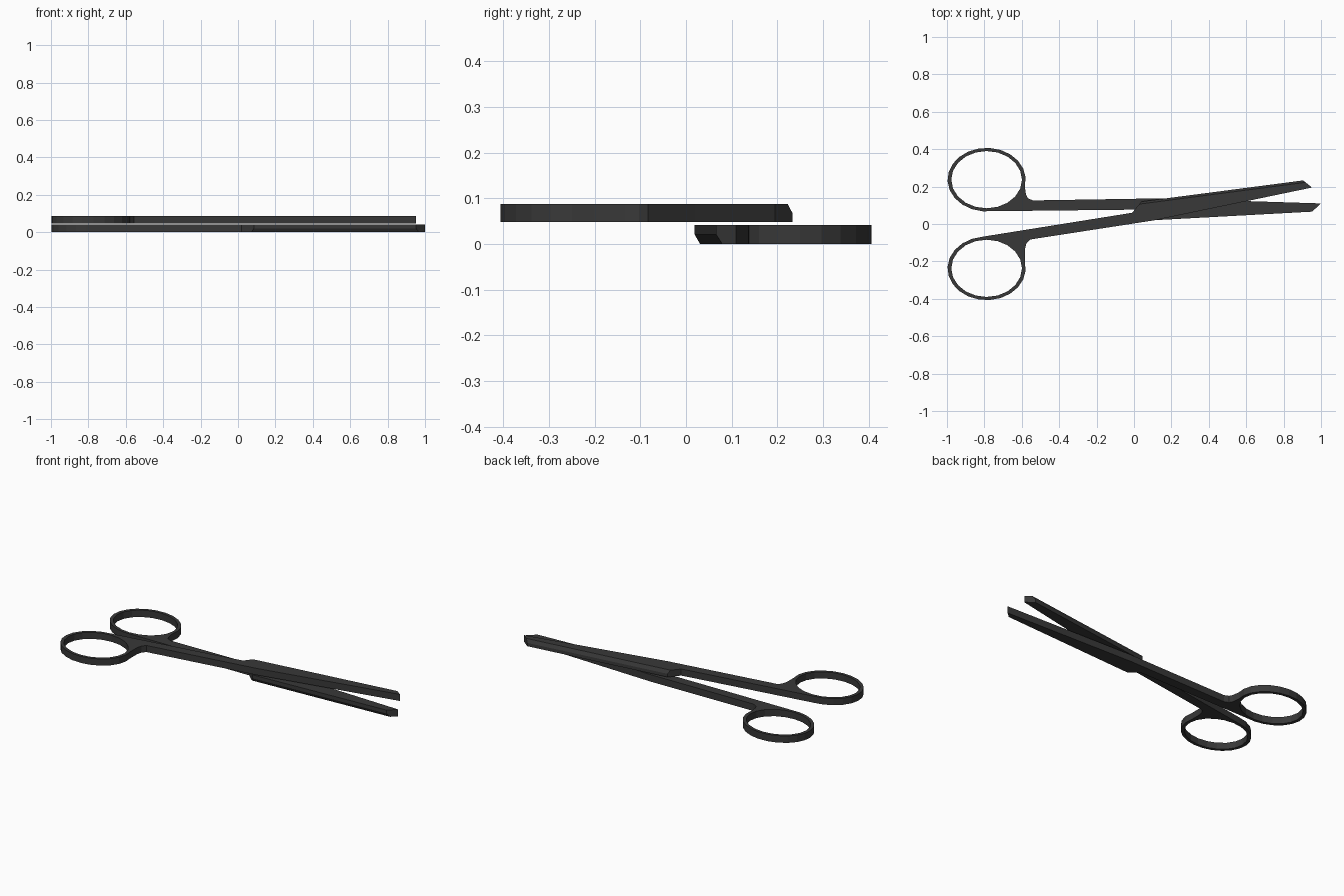
import bpy, bmesh, math
from mathutils import Vector

if "Cube" in bpy.data.objects:
    bpy.data.objects.remove(bpy.data.objects["Cube"])

CX, CY = -0.788, 0.237          # finger ring centre (mirrored in y)
dark = bpy.data.materials.new("dark_steel")
dark.diffuse_color = (0.04, 0.04, 0.04, 1)
dark.use_nodes = True
dark.node_tree.nodes["Principled BSDF"].inputs["Base Color"].default_value = dark.diffuse_color


def ellipse(rx, ry, side, a0, a1, n, closed=False):
    pts = []
    for i in range(n if closed else n + 1):
        a = math.radians(a0 + (a1 - a0) * i / n)
        pts.append((CX + rx * math.cos(a), side * (CY - ry * math.sin(a))))
    return pts


def scissor_half(name, side, web, blade, spine, z0, z1, chamfer_up):
    # flat plate: outer outline with the finger hole cut out
    outer = ellipse(0.209, 0.17, side, 96, 372, 17) + web + blade
    hole = ellipse(0.189, 0.153, side, 0, 360, 20, True)
    cu = bpy.data.curves.new(name, 'CURVE')
    cu.dimensions = '2D'
    cu.fill_mode = 'BOTH'
    cu.extrude = (z1 - z0) / 2
    for pts in (outer, hole):
        sp = cu.splines.new('POLY')
        sp.points.add(len(pts) - 1)
        for p, (x, y) in zip(sp.points, pts):
            p.co = (x, y, 0, 1)
        sp.use_cyclic_u = True
    tmp = bpy.data.objects.new(name + "_outline", cu)
    bpy.context.collection.objects.link(tmp)
    bpy.context.view_layer.update()
    me = bpy.data.meshes.new_from_object(
        tmp.evaluated_get(bpy.context.evaluated_depsgraph_get()))
    bpy.data.objects.remove(tmp)

    # chamfer along the outside edge of the blade
    bm = bmesh.new()
    bm.from_mesh(me)
    bmesh.ops.translate(bm, verts=bm.verts, vec=(0, 0, (z0 + z1) / 2))
    bmesh.ops.remove_doubles(bm, verts=bm.verts, dist=1e-4)
    p, q = (Vector((*v, (z0 + z1) / 2)) for v in spine)
    along = (q - p).normalized()
    out = Vector((-along.y, along.x, 0))
    if not chamfer_up:
        out = -out
    up = Vector((0, 0, 1 if chamfer_up else -1))
    normal = (out * 0.02 + up * 0.012).normalized()
    cut = bmesh.ops.bisect_plane(bm, geom=bm.verts[:] + bm.edges[:] + bm.faces[:],
                                 dist=1e-5, plane_co=p, plane_no=normal, clear_outer=True)
    bmesh.ops.holes_fill(bm, edges=[e for e in bm.edges if e.is_boundary], sides=0)
    bmesh.ops.recalc_face_normals(bm, faces=bm.faces)
    bm.to_mesh(me)
    bm.free()
    for f in me.polygons:
        f.use_smooth = False
    me.name = name
    me.materials.clear()
    me.materials.append(dark)
    bpy.context.collection.objects.link(bpy.data.objects.new(name, me))


# upper half: ring at the front, blade swung to the back
scissor_half("upper_half", -1 * -1 * -1,
             [(-0.583, -0.135), (-0.575, -0.103), (-0.556, -0.083)],
             [(0.11, 0.02), (0.952, 0.195), (0.904, 0.233), (0.04, 0.12), (-0.01, 0.06)],
             [(0.04, 0.12), (0.904, 0.233)], 0.048, 0.088, True)

# lower half: ring at the back
scissor_half("lower_half", 1,
             [(-0.578, 0.16), (-0.568, 0.138), (-0.54, 0.126)],
             [(0.134, 0.137), (1.0, 0.11), (0.952, 0.066), (0.085, 0.019), (0.02, 0.077)],
             [(0.085, 0.019), (0.952, 0.066)], 0.0, 0.042, False)
